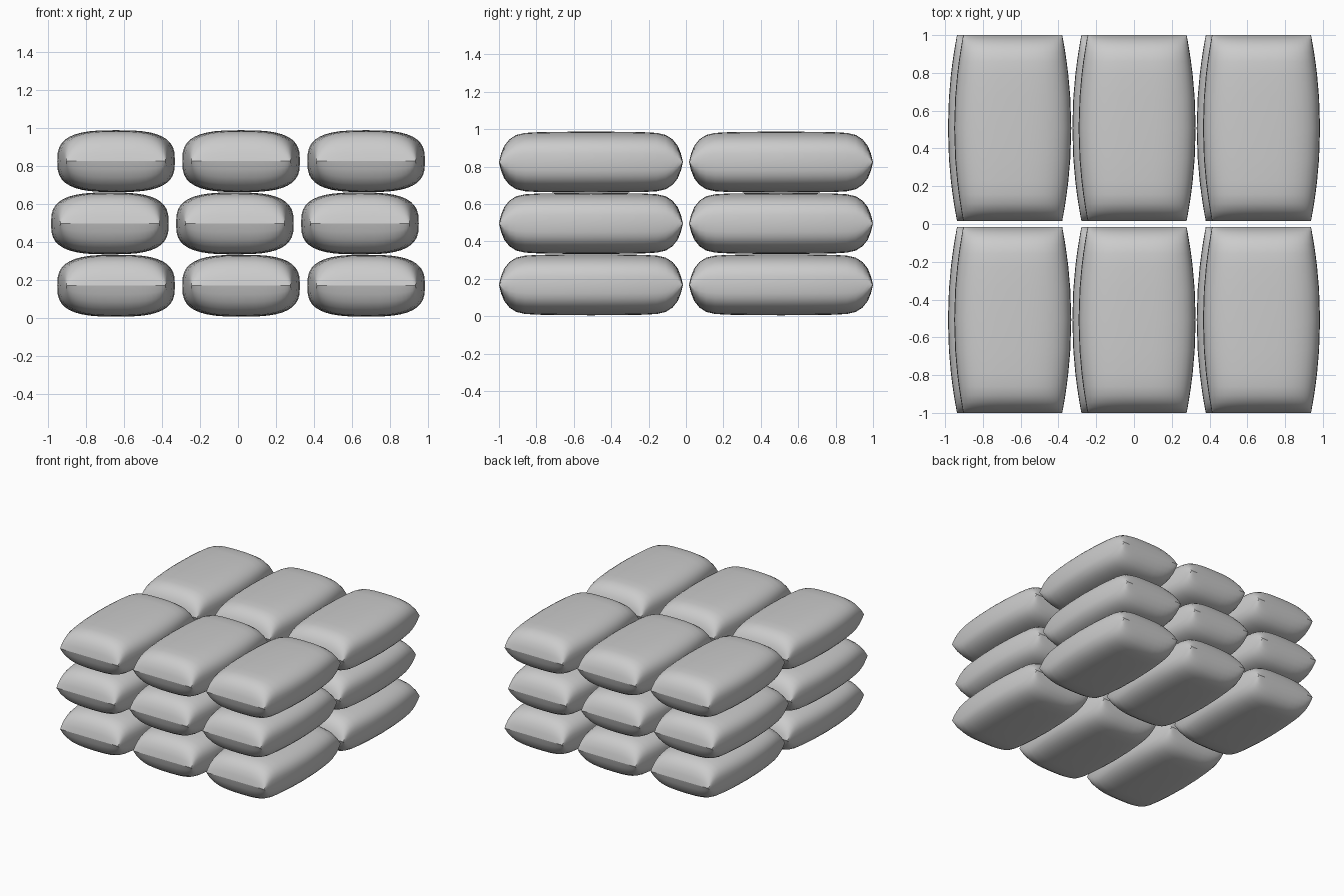
import bpy, bmesh
from math import cos, sin, pi, copysign

if "Cube" in bpy.data.objects:
    bpy.data.objects.remove(bpy.data.objects["Cube"])

HALF_W, HALF_L, HALF_H = 0.31, 0.492, 0.163
RING = 40
# end profile of a bag: (distance from the end, half height)
END = [(0, 0), (0.011, 0.045), (0.028, 0.087), (0.056, 0.122),
       (0.092, 0.145), (0.14, 0.156), (0.21, 0.160), (0.33, 0.162), (HALF_L, HALF_H)]


def spow(v, e):
    return copysign(abs(v) ** e, v)


def bag_mesh():
    # rounded-rectangle sections lofted along y, closing to a seam at both ends
    stations = [(d - HALF_L, h) for d, h in END]
    stations += [(-y, h) for y, h in reversed(stations[:-1])]
    bm = bmesh.new()
    rings = []
    for y, h in stations:
        w = HALF_W - 0.048 * (y / HALF_L) ** 2
        rings.append([bm.verts.new((w * spow(cos(2 * pi * i / RING), 0.68), y,
                                    h * spow(sin(2 * pi * i / RING), 0.68)))
                      for i in range(RING)])
    for a, b in zip(rings, rings[1:]):
        for i in range(RING):
            j = (i + 1) % RING
            bm.faces.new((a[i], a[j], b[j], b[i]))
    bmesh.ops.remove_doubles(bm, verts=bm.verts, dist=0.0001)
    bmesh.ops.recalc_face_normals(bm, faces=bm.faces)
    mesh = bpy.data.meshes.new("sandbag")
    bm.to_mesh(mesh)
    bm.free()
    return mesh


# one bag, smooth except at its end seams
mesh = bag_mesh()
first = bpy.data.objects.new("sandbag", mesh)
bpy.context.collection.objects.link(first)
bpy.context.view_layer.objects.active = first
first.select_set(True)
bpy.ops.object.shade_smooth_by_angle(angle=0.46)
bpy.data.objects.remove(first)

# three layers of 3 x 2 bags, the middle layer shifted sideways
for layer in range(3):
    shift = -0.0165 if layer == 1 else 0.0165
    for col in range(3):
        for row in range(2):
            bag = bpy.data.objects.new(f"sandbag_{layer}_{col}_{row}", mesh)
            bag.location = ((col - 1) * 0.6585 + shift, (row * 2 - 1) * 0.508,
                            0.168 + 0.328 * layer)
            bpy.context.collection.objects.link(bag)
